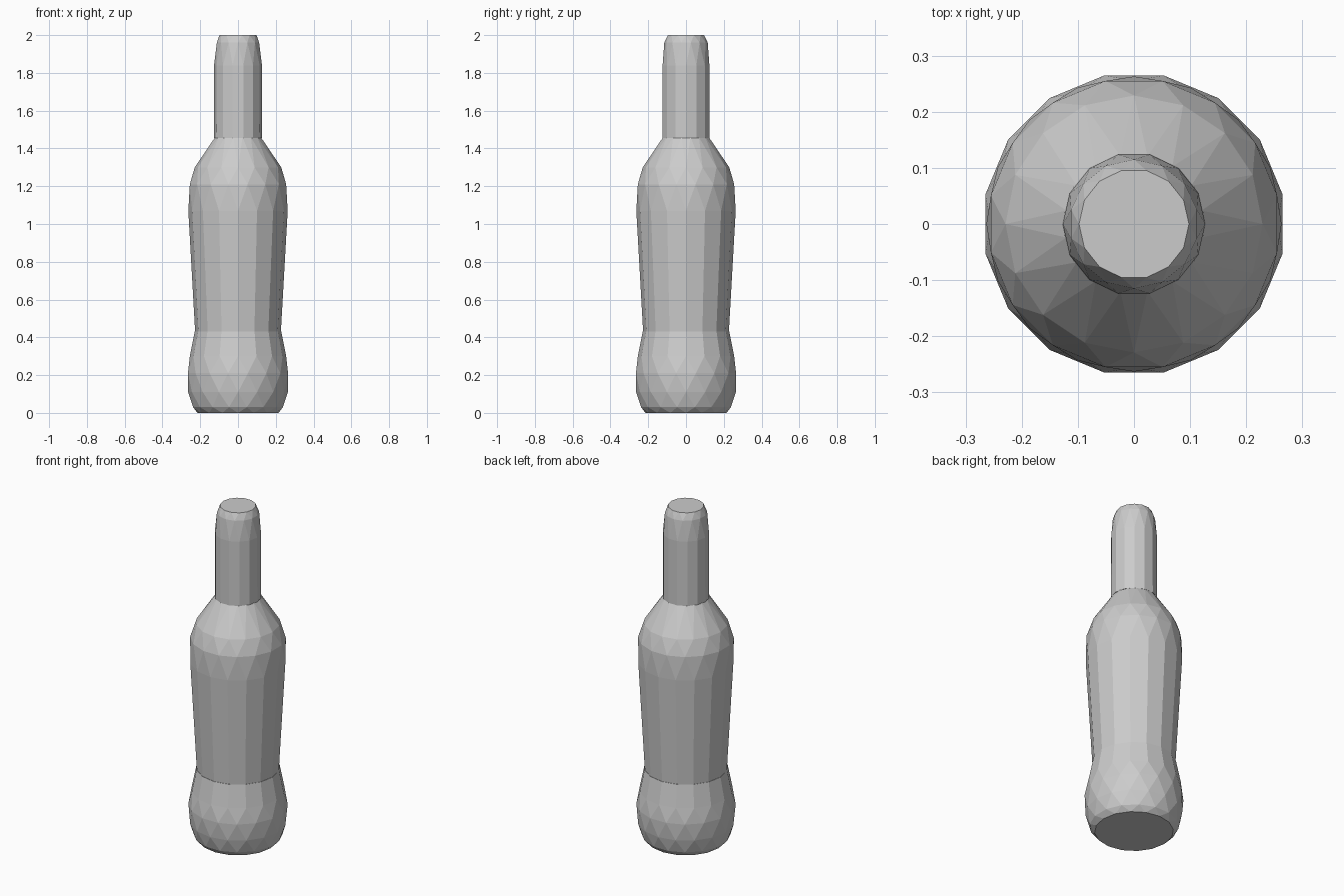
import bpy, bmesh, math

cube = bpy.data.objects.get("Cube")
if cube:
    bpy.data.objects.remove(cube, do_unlink=True)

# Single plain grey for the whole bottle
grey = bpy.data.materials.new("plain_grey")
grey.use_nodes = True
colour = (0.6, 0.6, 0.6, 1)
grey.diffuse_color = colour
grey.node_tree.nodes["Principled BSDF"].inputs["Base Color"].default_value = colour


def faceted_turning(name, sides, rings):
    """Closed low-poly turning; rings are (radius, height, half-steps of twist)."""
    bm = bmesh.new()
    loops = []
    for radius, z, twist in rings:
        loop = []
        for i in range(sides):
            a = math.tau * (i + twist / 2) / sides
            loop.append(bm.verts.new((radius * math.cos(a), radius * math.sin(a), z)))
        loops.append(loop)
    for k in range(len(rings) - 1):
        low, high = loops[k], loops[k + 1]
        turn = rings[k + 1][2] - rings[k][2]
        for i in range(sides):
            j = (i + 1) % sides
            if turn == 0:
                bm.faces.new((low[i], low[j], high[j], high[i]))
            else:
                # Staggered rings give alternating triangular facets
                bm.faces.new((low[i], low[j], high[i]))
                bm.faces.new((low[j], high[j], high[i]))
    bm.faces.new(loops[0][::-1])
    bm.faces.new(loops[-1])
    bmesh.ops.recalc_face_normals(bm, faces=bm.faces)
    mesh = bpy.data.meshes.new(name)
    bm.to_mesh(mesh)
    bm.free()
    mesh.materials.append(grey)
    obj = bpy.data.objects.new(name, mesh)
    bpy.context.collection.objects.link(obj)
    return obj


# Rounded base bulb
faceted_turning("bottle_base", 16, [
    (0.215, 0.0, 0), (0.242, 0.03, 1), (0.264, 0.11, 2),
    (0.27, 0.21, 3), (0.255, 0.30, 4), (0.229, 0.43, 4)])

# Tapered body with sloping shoulder
faceted_turning("bottle_body", 16, [
    (0.227, 0.43, 0), (0.263, 1.07, 0), (0.26, 1.21, 1),
    (0.229, 1.30, 2), (0.123, 1.46, 3)])

# Straight neck with a softened flat tip
faceted_turning("bottle_neck", 14, [
    (0.128, 1.455, 0), (0.127, 1.84, 0), (0.115, 1.96, 1), (0.098, 2.0, 2)])
